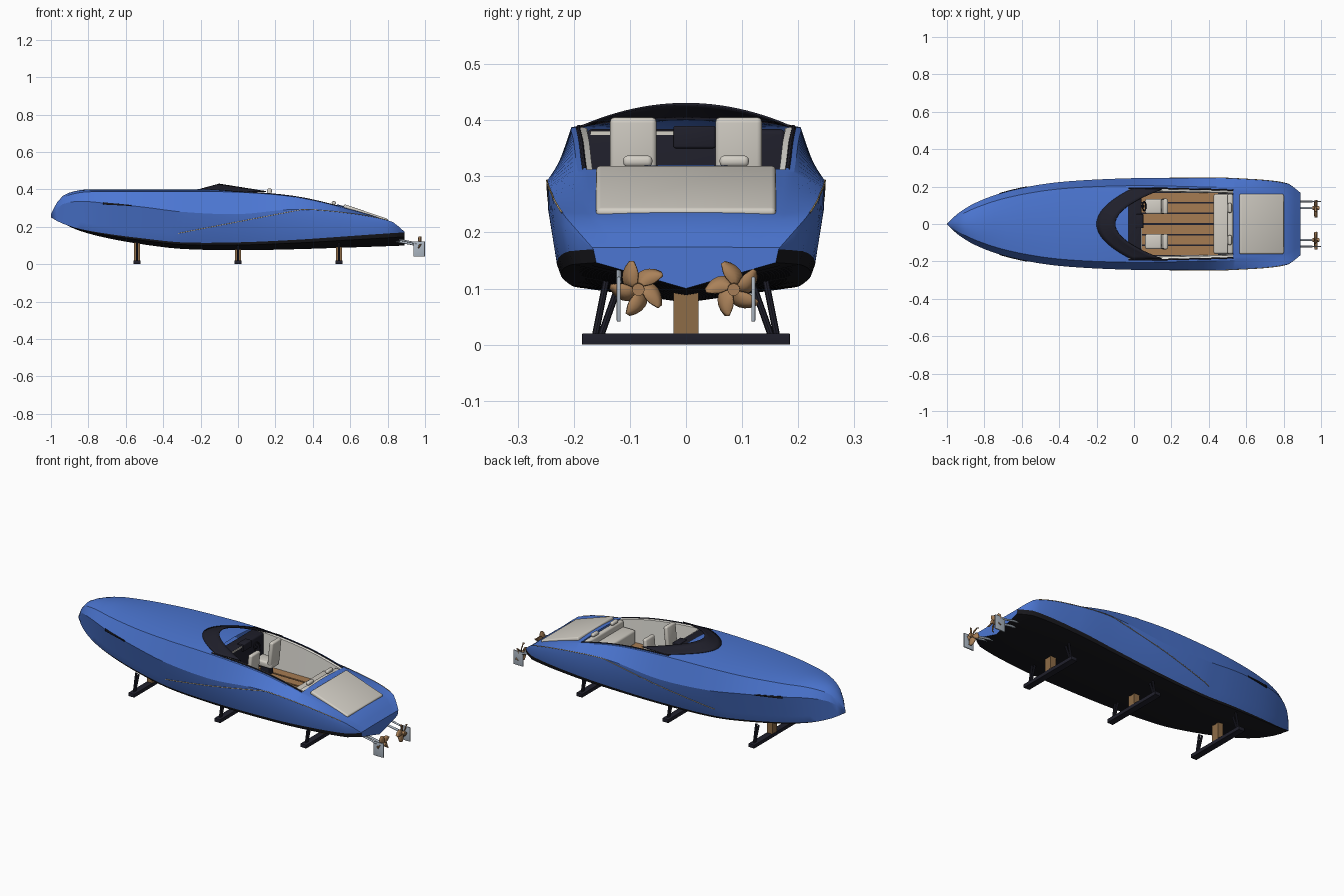
import bpy, bmesh, math
from mathutils import Vector

if "Cube" in bpy.data.objects:
    bpy.data.objects.remove(bpy.data.objects["Cube"])


def material(name, r, g, b):
    m = bpy.data.materials.new(name)
    m.use_nodes = True
    m.diffuse_color = (r, g, b, 1)
    m.node_tree.nodes["Principled BSDF"].inputs["Base Color"].default_value = (r, g, b, 1)
    return m


BLUE = material("blue paint", .072, .183, .65)
BLACK = material("black bottom paint", .009, .009, .012)
DARK = material("dark trim", .014, .014, .024)
CREAM = material("cream upholstery", .65, .62, .56)
WHITE = material("white lining", .84, .82, .76)
TEAK = material("teak", .38, .2, .085)
WOOD = material("stand wood", .27, .15, .063)
BRONZE = material("bronze", .4, .22, .1)
STEEL = material("steel", .42, .48, .55)
GOLD = material("gold line", .6, .43, .2)


def finish(ob, angle=30):
    bpy.ops.object.select_all(action='DESELECT')
    ob.select_set(True)
    bpy.context.view_layer.objects.active = ob
    bpy.ops.object.shade_smooth_by_angle(angle=math.radians(angle))
    return ob


def make(name, bm, mats, angle=30):
    bmesh.ops.recalc_face_normals(bm, faces=bm.faces)
    me = bpy.data.meshes.new(name)
    bm.to_mesh(me)
    bm.free()
    for m in mats:
        me.materials.append(m)
    ob = bpy.data.objects.new(name, me)
    bpy.context.collection.objects.link(ob)
    return finish(ob, angle)


def mirror(ob):
    mod = ob.modifiers.new("mirror", 'MIRROR')
    mod.use_axis = (False, True, False)
    mod.merge_threshold = .0005
    return ob


def thicken(ob, t):
    mod = ob.modifiers.new("thickness", 'SOLIDIFY')
    mod.thickness = t
    mod.offset = 0
    return ob


def grid(name, rows, mats, rule=None, keep=None, cap=False, angle=30):
    """Skin rows of points; rule picks the material and keep drops faces."""
    bm = bmesh.new()
    vs = [[bm.verts.new(p) for p in row] for row in rows]
    for i in range(len(rows) - 1):
        for j in range(len(rows[0]) - 1):
            if keep and not keep(i, j):
                continue
            f = bm.faces.new((vs[i][j], vs[i + 1][j], vs[i + 1][j + 1], vs[i][j + 1]))
            f.material_index = rule(i, j) if rule else 0
    if cap:
        bm.faces.new(vs[-1])
    bmesh.ops.remove_doubles(bm, verts=bm.verts, dist=.0004)
    loose = [v for v in bm.verts if not v.link_faces]
    bmesh.ops.delete(bm, geom=loose, context='VERTS')
    return make(name, bm, mats, angle)


def box(name, loc, size, mat, bevel=0, tilt=0):
    bm = bmesh.new()
    bmesh.ops.create_cube(bm, size=1)
    bmesh.ops.scale(bm, vec=size, verts=bm.verts)
    if bevel:
        bmesh.ops.bevel(bm, geom=bm.edges[:], offset=bevel, segments=3, profile=.5, affect='EDGES')
    ob = make(name, bm, [mat])
    ob.location, ob.rotation_euler.y = loc, tilt
    return ob


def rod(name, p, q, r, mat, sides=16):
    p, q = Vector(p), Vector(q)
    bm = bmesh.new()
    bmesh.ops.create_cone(bm, cap_ends=True, segments=sides, radius1=r, radius2=r, depth=(q - p).length)
    ob = make(name, bm, [mat])
    ob.location = (p + q) / 2
    ob.rotation_euler = (q - p).to_track_quat('Z', 'Y').to_euler()
    return ob


def line(name, pts, r, mat):
    cu = bpy.data.curves.new(name, 'CURVE')
    cu.dimensions, cu.bevel_depth, cu.bevel_resolution = '3D', r, 1
    sp = cu.splines.new('POLY')
    sp.points.add(len(pts) - 1)
    for a, p in zip(sp.points, pts):
        a.co = (*p, 1)
    cu.materials.append(mat)
    ob = bpy.data.objects.new(name, cu)
    bpy.context.collection.objects.link(ob)
    return ob


# Hull lines along the length
XS = (-1, -.95, -.85, -.7, -.5, -.3, 0, .3, .55, .82, .89)


def fair(*v):
    n = len(XS) - 1
    def slope(i):
        a, b = max(i - 1, 0), min(i + 1, n)
        return (v[b] - v[a]) / (XS[b] - XS[a])
    def at(x):
        i = max(k for k in range(n) if XS[k] <= x or k == 0)
        h = XS[i + 1] - XS[i]
        t = (x - XS[i]) / h
        s = t * t * (3 - 2 * t)
        return (v[i] * (1 - s) + v[i + 1] * s + h * slope(i) * t * (1 - t) ** 2
                - h * slope(i + 1) * t * t * (1 - t))
    return at


keel_z = fair(.25, .225, .18, .14, .105, .082, .075, .08, .088, .097, .1)
chine_y = fair(0, .035, .08, .122, .16, .182, .203, .221, .23, .21, .165)
chine_z = fair(.252, .222, .19, .163, .137, .117, .117, .13, .147, .166, .17)
knuckle_y = fair(0, .05, .112, .168, .211, .232, .245, .247, .243, .216, .167)
knuckle_z = fair(.258, .315, .336, .325, .305, .28, .268, .293, .278, .229, .173)
rail_y = fair(0, .036, .085, .135, .175, .195, .205, .2, .192, .172, .127)
rail_z = fair(.264, .345, .382, .388, .388, .388, .385, .36, .305, .224, .173)
deck_z = fair(.268, .355, .395, .4, .4, .4, .4, .372, .315, .228, .174)


def ridge(x):
    """Diagonal crease rising aft along the topsides."""
    c, k = chine_z(x), knuckle_z(x)
    z = max(min(.165 + (x + .32) * .193, k - .3 * (k - c)), c + .25 * (k - c))
    t = (z - c) / (k - c)
    bulge = .005 * min(max((x + .36) / .08, 0), 1) * min((.89 - x) / .1, 1)
    return (x, chine_y(x) + t * (knuckle_y(x) - chine_y(x)) + bulge, z)


def deck(x, f):
    """Point on the cambered deck at fraction f of the rail width."""
    return (x, rail_y(x) * f, deck_z(x) + (rail_z(x) - deck_z(x)) * f * f)


def section(x):
    k, c = keel_z(x), chine_z(x)
    low = [(x, 0, k), (x, chine_y(x) * .97, k + .66 * (c - k)), (x, chine_y(x), c),
           ridge(x), (x, knuckle_y(x), knuckle_z(x))]
    return low + [deck(x, f) for f in (1, .92, .6, .3, 0)]


FRONT, BACK = -.03, .53
stations = sorted({round(-1 + 1.89 * i / 60, 4) for i in range(61)} | {FRONT, BACK})
well = [x for x in stations if FRONT <= x <= BACK]
mirror(grid("hull", [section(x) for x in stations], [BLUE, BLACK],
            rule=lambda i, j: int(j < 2),
            keep=lambda i, j: j < 6 or not FRONT <= stations[i] < BACK, cap=True, angle=22))

# Cockpit lining, floor and trim
FLOOR = .2
mirror(grid("cockpit_side", [[deck(x, .92), (x, rail_y(x) * .86, deck(x, .92)[2] - .003),
                              (x, rail_y(x) * .84, FLOOR)] for x in well], [WHITE]))
mirror(grid("cockpit_end", [[deck(BACK, f), (BACK, rail_y(BACK) * f, FLOOR)]
                            for f in (0, .3, .6, .92)], [BLUE]))
mirror(line("coaming_trim", [deck(x, .935) for x in well], .004, DARK))
box("floor_base", (.22, 0, FLOOR - .006), (.62, .34, .01), DARK)
for i in range(6):
    box("teak_plank", (.24, (i - 2.5) * .057, FLOOR), (.42, .048, .008), TEAK)

# Dashboard, cream fascia and steering wheel
box("dashboard", (.003, 0, .289), (.075, .355, .19), DARK, .01)
box("dash_fascia", (.039, -.095, .377), (.006, .15, .007), CREAM)
box("dash_console", (.03, .015, .37), (.04, .075, .04), DARK, .004)
bpy.ops.mesh.primitive_torus_add(location=(.055, .095, .335), rotation=(0, 1.2, 0),
                                 major_radius=.024, minor_radius=.004,
                                 major_segments=24, minor_segments=8)
wheel = finish(bpy.context.object)
wheel.name = "steering_wheel"
wheel.data.materials.append(DARK)
rod("steering_column", (.03, .095, .325), (.055, .095, .335), .006, DARK)

# Swept crescent windscreen
rows = []
for i in range(25):
    s = i / 12 - 1
    x = -.2 + .19 * s * s
    a = Vector((x, .19 * s, deck(x, .19 * s / rail_y(x))[2] + .001))
    b = Vector((-.1 + .25 * s * s, .185 * s, .429 - .04 * s * s))
    rows.append([a.lerp(b, t / 4) for t in range(5)])
thicken(grid("windscreen", rows, [DARK]), .004)

# Front seats
for y in (-.094, .094):
    box("seat_pedestal", (.115, y, .225), (.05, .045, .06), DARK, .005)
    box("seat_cushion", (.115, y, .27), (.11, .08, .035), CREAM, .01)
    box("seat_back", (.163, y, .338), (.025, .083, .135), CREAM, .009, .1)

# Rear bench and sun pad
box("bench_seat", (.475, 0, .24), (.1, .32, .08), CREAM, .012)
box("bench_back", (.515, 0, .27), (.03, .32, .09), CREAM, .01)
for y in (-.086, .086):
    box("bench_headrest", (.512, y, .327), (.022, .052, .02), CREAM, .008)
box("sun_pad", (.682, 0, .271), (.248, .32, .022), CREAM, .008, .325)

# Gold pinstripe and bow vents
stripe = []
for i in range(57):
    x = -.32 + 1.12 * i / 56
    low, k = ridge(x), knuckle_z(x)
    t = min(max((.165 + (x + .32) * .193 - low[2]) / (k - low[2]), 0), 1)
    stripe.append((x, low[1] + t * (knuckle_y(x) - low[1]) + .0005, low[2] + t * (k - low[2])))
mirror(line("pinstripe", stripe, .0017, GOLD))
vent = [-.72 + .15 * i / 8 for i in range(9)]
mirror(thicken(grid("bow_vent", [[(x, knuckle_y(x) + .001, knuckle_z(x) - .008 * (1 - i / 10)),
                                  (x, knuckle_y(x) + .001, knuckle_z(x) + .004)]
                                 for i, x in enumerate(vent)], [BLACK]), .004))

# Shafts, propellers and rudders
for side in (-1, 1):
    y = .085 * side
    rod("propeller_shaft", (.78, y, .135), (.975, y, .1), .006, STEEL)
    rod("propeller_hub", (.955, y, .1), (.99, y, .098), .011, BRONZE)
    for k in range(5):
        blade = []
        for i in range(9):
            t = i / 8
            r, half = .008 + .042 * t, .02 * math.sin(math.pi * (.15 + .8 * t))
            row = []
            for w in (-1, 0, 1):
                a = side * (k * math.tau / 5 + .7 * t + w * half / (r + .006))
                row.append((.972 + w * .007, y + r * math.cos(a), .1 + r * math.sin(a)))
            blade.append(row)
        thicken(grid("propeller_blade", blade, [BRONZE]), .004)
    box("rudder", (.968, .12 * side, .081), (.062, .007, .08), STEEL, .002)
    rod("rudder_arm", (.84, .12 * side, .135), (.955, .12 * side, .112), .005, STEEL)

# Display stands
for x in (-.54, 0, .54):
    box("stand_beam", (x, 0, .01), (.036, .37, .02), DARK, .001)
    top = keel_z(x) + .008
    box("stand_block", (x, 0, (top + .02) / 2), (.034, .044, top - .02), WOOD)
    for side in (-1, 1):
        rod("stand_strut", (x, .162 * side, .015), (x, .141 * side, .12), .006, DARK, 8)
        rod("stand_brace", (x, .152 * side, .015), (x, .12 * side, .105), .006, DARK, 8)
